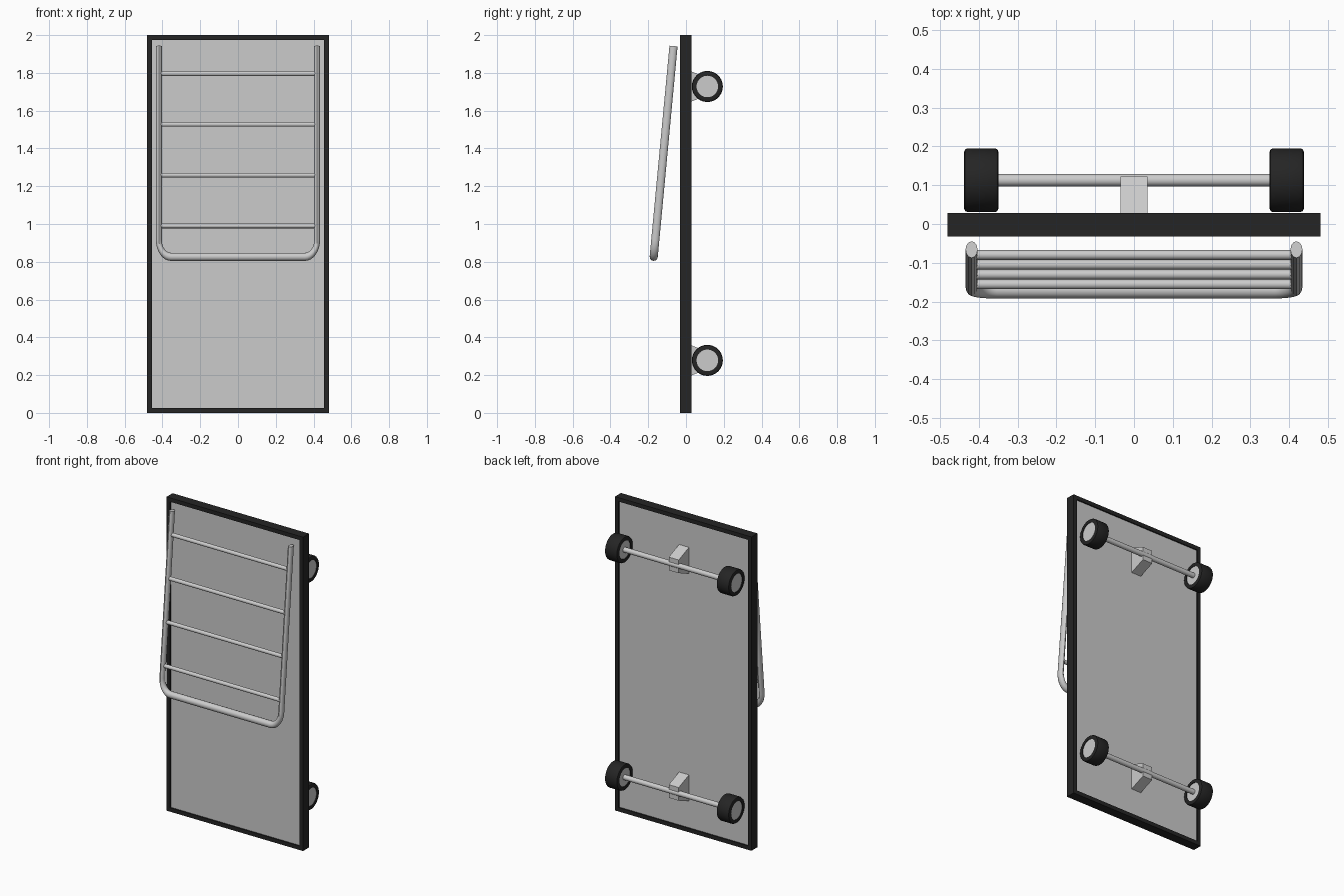
import bpy, bmesh
from math import radians, pi, sin, cos
from mathutils import Vector, Matrix

if "Cube" in bpy.data.objects:
    bpy.data.objects.remove(bpy.data.objects["Cube"])

black = bpy.data.materials.new("black_rubber")
black.diffuse_color = (0.018, 0.018, 0.018, 1)
black.use_nodes = True
black.node_tree.nodes["Principled BSDF"].inputs["Base Color"].default_value = black.diffuse_color


def finish(name, bm, mat=None, smooth=False):
    bmesh.ops.recalc_face_normals(bm, faces=bm.faces)
    me = bpy.data.meshes.new(name)
    bm.to_mesh(me)
    bm.free()
    ob = bpy.data.objects.new(name, me)
    bpy.context.collection.objects.link(ob)
    if mat:
        me.materials.append(mat)
    if smooth:
        bpy.ops.object.select_all(action='DESELECT')
        ob.select_set(True)
        bpy.context.view_layer.objects.active = ob
        bpy.ops.object.shade_smooth_by_angle(angle=radians(35))
    return ob


def prism(name, outline, depth, mat=None):
    """Extrude an outline of 3D points along a depth vector."""
    bm = bmesh.new()
    face = bm.faces.new([bm.verts.new(p) for p in outline])
    ext = bmesh.ops.extrude_face_region(bm, geom=[face], use_keep_orig=True)
    verts = [v for v in ext['geom'] if isinstance(v, bmesh.types.BMVert)]
    bmesh.ops.translate(bm, verts=verts, vec=depth)
    return finish(name, bm, mat)


def rod(name, x0, x1, y, z, r, sides=24):
    """Round bar running along x."""
    bm = bmesh.new()
    m = Matrix.Translation(((x0 + x1) / 2, y, z)) @ Matrix.Rotation(pi / 2, 4, 'Y')
    bmesh.ops.create_cone(bm, cap_ends=True, segments=sides, radius1=r, radius2=r,
                          depth=x1 - x0, matrix=m)
    return finish(name, bm, smooth=True)


def lathe_x(name, profile, centre, mat, steps=40):
    """Spin a closed (x, radius) profile about the x axis."""
    bm = bmesh.new()
    vs = [bm.verts.new((x, 0, r)) for x, r in profile]
    es = [bm.edges.new((vs[i - 1], vs[i])) for i in range(len(vs))]
    bmesh.ops.spin(bm, geom=vs + es, cent=(0, 0, 0), axis=(1, 0, 0),
                   angle=2 * pi, steps=steps, use_merge=True)
    bmesh.ops.remove_doubles(bm, verts=bm.verts, dist=1e-5)
    bmesh.ops.translate(bm, verts=bm.verts, vec=centre)
    return finish(name, bm, mat, smooth=True)


# Deck: dark rim around a slightly recessed grey panel
W, Y0, Y1, RIM = 0.481, -0.032, 0.028, 0.025
bm = bmesh.new()
rings = []
for y in (Y0, Y1):
    for inset in (0, RIM):
        a = W - inset
        rings.append([bm.verts.new((x, y, z)) for x, z in
                      ((-a, inset), (a, inset), (a, 2 - inset), (-a, 2 - inset))])
for a, b in ((0, 1), (1, 3), (3, 2), (2, 0)):
    for i in range(4):
        j = (i + 1) % 4
        bm.faces.new((rings[a][i], rings[a][j], rings[b][j], rings[b][i]))
finish("deck_rim", bm, black)
p = W - RIM
prism("deck_panel", [(-p, Y0 + 0.008, RIM), (p, Y0 + 0.008, RIM),
                     (p, Y0 + 0.008, 2 - RIM), (-p, Y0 + 0.008, 2 - RIM)],
      (0, Y1 - Y0 - 0.016, 0))

# Running gear: bracket, axle and two wheels at each end
AY, R, HUB, HW, B = 0.113, 0.082, 0.057, 0.044, 0.008
tyre = [(-HW, HUB), (-HW, R - B), (-HW + B * 0.3, R - B * 0.3), (-HW + B, R)]
tyre += [(-x, r) for x, r in reversed(tyre)]
for end, z in (("lower", 0.278), ("upper", 1.728)):
    prism(end + "_axle_bracket",
          [(-0.035, 0.018, z - 0.084), (-0.035, 0.123, z - 0.042),
           (-0.035, 0.123, z + 0.042), (-0.035, 0.018, z + 0.084)], (0.07, 0, 0))
    rod(end + "_axle", -0.38, 0.38, AY, z, 0.016)
    for side, s in (("left", -1), ("right", 1)):
        cx = s * 0.394
        lathe_x(f"{end}_{side}_tyre", tyre, (cx, AY, z), black)
        rod(f"{end}_{side}_hub", cx - HW + 0.004, cx + HW - 0.004, AY, z, HUB, 40)

# Handle: U-shaped tilted tube, narrowed in x so its section is oval
SX, TX, TR = 0.72, 0.419, 0.0215
top, low = Vector((0, -0.066, 1.942)), Vector((0, -0.171, 0.826))
up = (top - low).normalized()
half, cr = TX / SX, 0.09
path = [Vector((half, 0, 0)) + top]
for i in range(9):
    t = i / 8 * pi / 2
    path.append(low + up * (cr - cr * sin(t)) + Vector((half - cr + cr * cos(t), 0, 0)))
path += [Vector((-q.x, q.y, q.z)) for q in reversed(path)]
cu = bpy.data.curves.new("handle_tube", 'CURVE')
cu.dimensions = '3D'
cu.bevel_depth, cu.bevel_resolution, cu.use_fill_caps = TR, 4, True
sp = cu.splines.new('POLY')
sp.points.add(len(path) - 1)
for pt, q in zip(sp.points, path):
    pt.co = (*q, 1)
handle = bpy.data.objects.new("handle_tube", cu)
bpy.context.collection.objects.link(handle)
handle.scale.x = SX
bpy.ops.object.select_all(action='DESELECT')
handle.select_set(True)
bpy.context.view_layer.objects.active = handle
bpy.ops.object.convert(target='MESH')
bpy.ops.object.transform_apply(location=False, rotation=False, scale=True)
bpy.ops.object.shade_smooth_by_angle(angle=radians(40))

# Rungs across the handle
for i in range(4):
    z = 0.99 + i * 0.2687
    f = (z - low.z) / (top.z - low.z)
    rod(f"handle_rung_{i + 1}", -TX + 0.005, TX - 0.005, low.lerp(top, f).y, z, 0.0125, 16)
